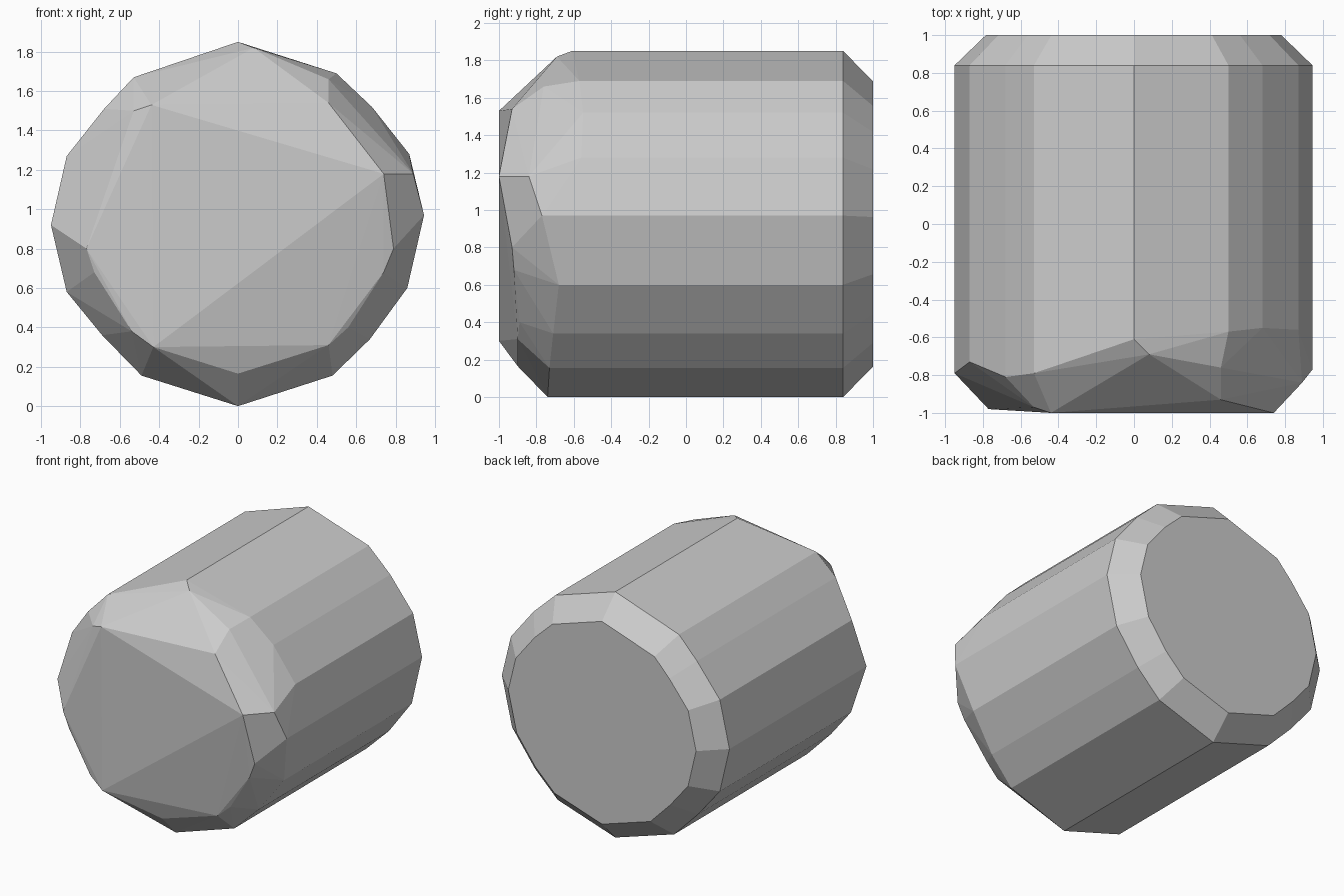
import bpy, bmesh

# Barrel cross-section: x, z and the y where the straight side ends at the front
PROFILE = [
    (0.0, 1.85, -0.61), (0.50, 1.69, -0.57), (0.68, 1.52, -0.55),
    (0.87, 1.28, -0.56), (0.945, 0.97, -0.77), (0.86, 0.60, -0.68),
    (0.67, 0.34, -0.71), (0.48, 0.155, -0.73), (0.0, 0.0, -0.74),
    (-0.49, 0.155, -0.74), (-0.69, 0.36, -0.74), (-0.87, 0.58, -0.72),
    (-0.95, 0.92, -0.79), (-0.87, 1.27, -0.73), (-0.68, 1.51, -0.81),
    (-0.53, 1.67, -0.79),
]
# Worn, irregular front end: x, y, z
FRONT = [
    (0.74, -1.0, 1.18), (-0.44, -1.0, 1.53), (-0.43, -1.0, 0.30),
    (0.46, -0.93, 1.54), (0.46, -0.76, 1.66), (0.08, -0.69, 1.82),
    (0.89, -0.84, 1.18), (-0.53, -0.97, 1.50), (-0.77, -0.98, 0.80),
    (-0.73, -0.97, 0.68), (-0.54, -0.985, 0.38), (0.0, -0.90, 0.165),
    (0.46, -0.90, 0.31), (0.56, -0.89, 0.40), (0.74, -0.92, 0.68),
    (0.79, -0.93, 0.80),
]
MID_Z, INSET = 0.925, 0.825

points = list(FRONT)
for x, z, front_y in PROFILE:
    points.append((x, front_y, z))
    # Even chamfer at the back
    points.append((x, 0.84, z))
    points.append((x * INSET, 1.0, MID_Z + (z - MID_Z) * INSET))

# Faceted skin around all the rings
bm = bmesh.new()
for p in points:
    bm.verts.new(p)
hull = bmesh.ops.convex_hull(bm, input=bm.verts)
loose = {e for e in hull["geom_interior"] + hull["geom_unused"]
         if isinstance(e, bmesh.types.BMVert)}
bmesh.ops.delete(bm, geom=list(loose), context='VERTS')
bmesh.ops.dissolve_limit(bm, angle_limit=0.01, verts=bm.verts, edges=bm.edges)
bmesh.ops.recalc_face_normals(bm, faces=bm.faces)

mesh = bpy.data.meshes.new("barrel_block")
bm.to_mesh(mesh)
bm.free()
bpy.context.collection.objects.link(bpy.data.objects.new("barrel_block", mesh))
